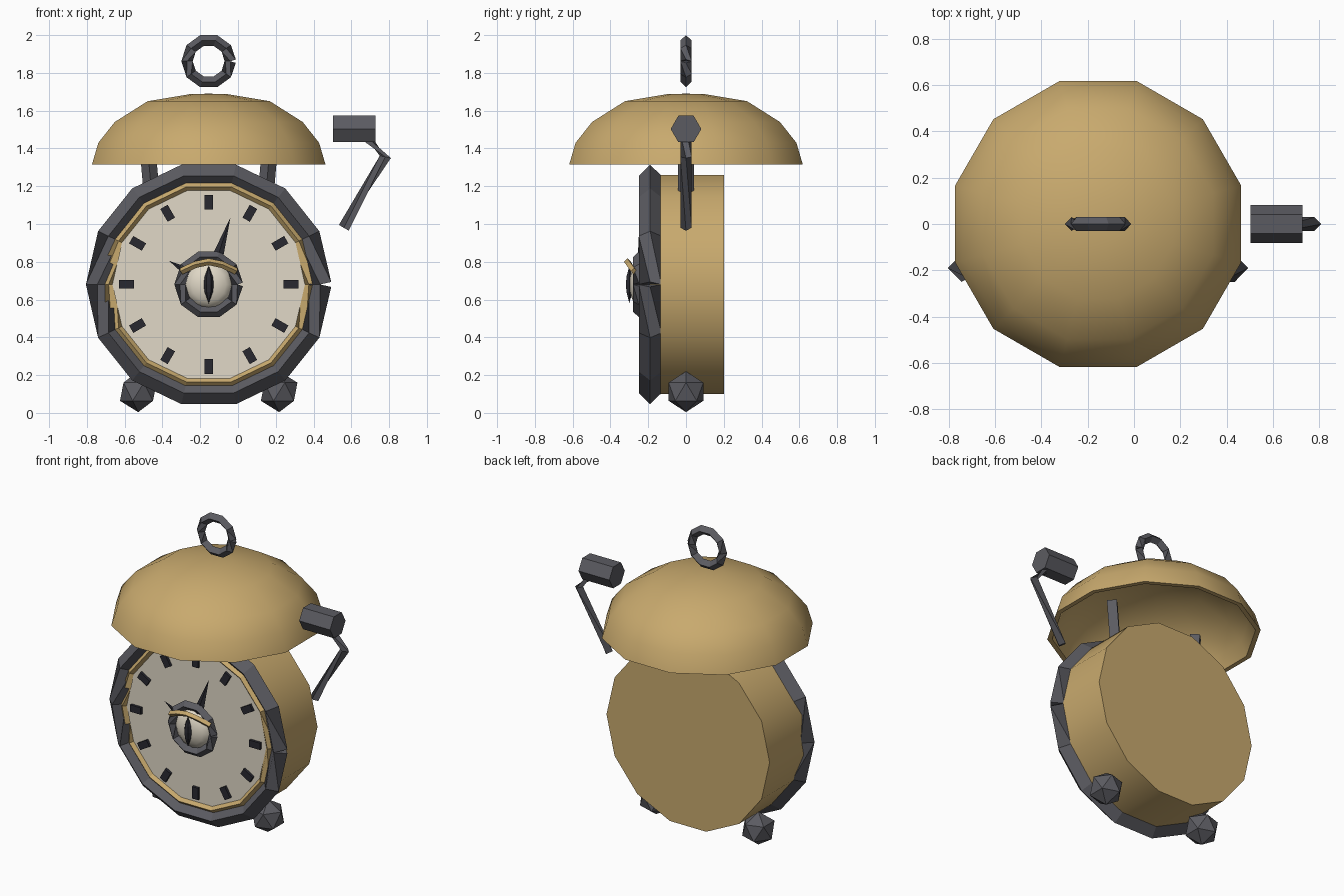
import bpy, bmesh, math
from mathutils import Vector, Matrix

if "Cube" in bpy.data.objects:
    bpy.data.objects.remove(bpy.data.objects["Cube"])

CX, CZ = -0.155, 0.68          # clock centre


def material(name, rgb):
    m = bpy.data.materials.new(name)
    m.diffuse_color = (*rgb, 1)
    m.use_nodes = True
    m.node_tree.nodes["Principled BSDF"].inputs["Base Color"].default_value = m.diffuse_color
    return m


GOLD = material("brass", (0.58, 0.40, 0.155))
IRON = material("dark_iron", (0.105, 0.105, 0.12))
CREAM = material("cream", (0.75, 0.69, 0.57))
INK = material("ink", (0.022, 0.022, 0.03))


def finish(bm, name, mat, smooth=None):
    bmesh.ops.remove_doubles(bm, verts=bm.verts, dist=1e-5)
    bmesh.ops.recalc_face_normals(bm, faces=bm.faces)
    me = bpy.data.meshes.new(name)
    bm.to_mesh(me)
    bm.free()
    me.materials.append(mat)
    ob = bpy.data.objects.new(name, me)
    bpy.context.collection.objects.link(ob)
    if smooth:
        bpy.ops.object.select_all(action='DESELECT')
        ob.select_set(True)
        bpy.context.view_layer.objects.active = ob
        bpy.ops.object.shade_smooth_by_angle(angle=math.radians(smooth))
    return ob


def skin(bm, rings):
    """Join neighbouring rings of vertices with quads."""
    for a, b in zip(rings, rings[1:]):
        n = len(a)
        for i in range(n):
            j = (i + 1) % n
            bm.faces.new((a[i], a[j], b[j], b[i]))


def lathe(name, profile, n, matrix, mat, phase=0.0, smooth=None):
    """Spin (radius, height) points around local z."""
    bm = bmesh.new()
    rings = []
    for r, h in profile:
        angles = [phase + 2 * math.pi * i / n for i in range(n)]
        rings.append([bm.verts.new(matrix @ Vector((r * math.cos(a), r * math.sin(a), h)))
                      for a in angles])
    skin(bm, rings)
    return finish(bm, name, mat, smooth)


def tube(name, pts, r, mat, sides=4):
    """Open bar swept along a path, with flat ends."""
    pts = [Vector(p) for p in pts]
    bm = bmesh.new()
    rings = []
    for i, p in enumerate(pts):
        t = (pts[min(i + 1, len(pts) - 1)] - pts[max(i - 1, 0)]).normalized()
        up = Vector((0, 1, 0)) if abs(t.z) > 0.95 else Vector((0, 0, 1))
        s = t.cross(up).normalized()
        u = s.cross(t)
        angles = [2 * math.pi * k / sides for k in range(sides)]
        rings.append([bm.verts.new(p + r * (s * math.cos(a) + u * math.sin(a))) for a in angles])
    skin(bm, rings)
    bm.faces.new(rings[0])
    bm.faces.new(rings[-1])
    return finish(bm, name, mat)


def hoop(name, centre, major, minor, n, mat):
    x, y, z = centre
    return tube(name, [(x + major * math.cos(2 * math.pi * i / n), y,
                        z + major * math.sin(2 * math.pi * i / n)) for i in range(n + 1)],
                minor, mat)


def facing(y):
    """Local z points to the front, origin at the clock centre."""
    return Matrix.Translation((CX, y, CZ)) @ Matrix.Rotation(math.pi / 2, 4, 'X')


def disc(r, h0, h1):
    return [(0, h0), (r, h0), (r, h1), (0, h1)]


# case, rims and dial
lathe("case", disc(0.595, -0.20, 0.19), 14, facing(0), GOLD, smooth=40)
hoop("outer_rim", (CX, -0.19, CZ), 0.59, 0.06, 14, IRON)
hoop("inner_rim", (CX, -0.19, CZ), 0.53, 0.04, 14, GOLD)
lathe("dial", disc(0.51, 0.17, 0.21), 14, facing(0), CREAM)

# hour marks
for i in range(12):
    bm = bmesh.new()
    m = (Matrix.Translation((CX, -0.215, CZ)) @ Matrix.Rotation(i * math.pi / 6, 4, 'Y')
         @ Matrix.Translation((0, 0, 0.435)) @ Matrix.Diagonal((0.045, 0.025, 0.078, 1)))
    bmesh.ops.create_cube(bm, size=1, matrix=m)
    finish(bm, "hour_mark", INK)

# hands: flattened tapering spikes
for name, dx, dz in (("minute_hand", 0.115, 0.355), ("hour_hand", -0.21, 0.125)):
    d = Vector((dx, 0, dz))
    m = (Matrix.Translation((CX, -0.245, CZ)) @ Matrix.Diagonal((1, 0.35, 1, 1))
         @ d.to_track_quat('Z', 'Y').to_matrix().to_4x4())
    lathe(name, [(0, 0), (0.05, 0), (0, d.length)], 4, m, INK)

# eye in the middle of the dial
hoop("eye_ring", (CX, -0.25, CZ), 0.152, 0.03, 10, IRON)
dome = [(0.13 * math.cos(a), 0.07 * math.sin(a))
        for a in (math.radians(k * 22.5) for k in range(-4, 5))]
lathe("eyeball", dome, 12, facing(-0.23), CREAM, smooth=50)
lathe("pupil", [(0, -0.1), (0.022, -0.04), (0.026, 0), (0.022, 0.04), (0, 0.1)], 6,
      Matrix.Translation((CX, -0.30, CZ)) @ Matrix.Diagonal((1, 0.8, 1, 1)), INK)
tube("eyelid", [(CX - 0.145, -0.275, 0.75), (CX - 0.07, -0.30, 0.785), (CX, -0.31, 0.80),
                (CX + 0.07, -0.30, 0.785), (CX + 0.145, -0.275, 0.75)], 0.018, GOLD)

# bell with a thin wall
outer = [(0.64, 1.315), (0.605, 1.43), (0.515, 1.54), (0.335, 1.65), (0.1, 1.688), (0, 1.69)]
inner = [(max(r - 0.03, 0), max(z - 0.025, 1.315)) for r, z in reversed(outer)]
lathe("bell", outer[::-1] + inner[::-1], 12, Matrix.Translation((CX, 0, 0)), GOLD,
      phase=math.pi / 12, smooth=40)
hoop("handle", (CX, 0, 1.862), 0.115, 0.03, 10, IRON)

# feet and bell posts, mirrored about the clock centre
for s in (-1, 1):
    bm = bmesh.new()
    bmesh.ops.create_icosphere(bm, subdivisions=1, radius=0.108,
                               matrix=Matrix.Translation((CX + s * 0.373, 0, 0.112)))
    finish(bm, "foot", IRON)
    tube("bell_post", [(CX + s * 0.30, 0, 1.13), (CX + s * 0.325, 0, 1.42)], 0.042, IRON)

# striker
tube("striker_arm", [(0.56, 0, 0.98), (0.78, 0, 1.355), (0.66, 0, 1.48)], 0.03, IRON)
lathe("striker_head", disc(0.081, 0.503, 0.728), 6,
      Matrix.Translation((0, 0, 1.503)) @ Matrix.Rotation(math.pi / 2, 4, 'Y'), IRON,
      phase=math.pi / 2)
